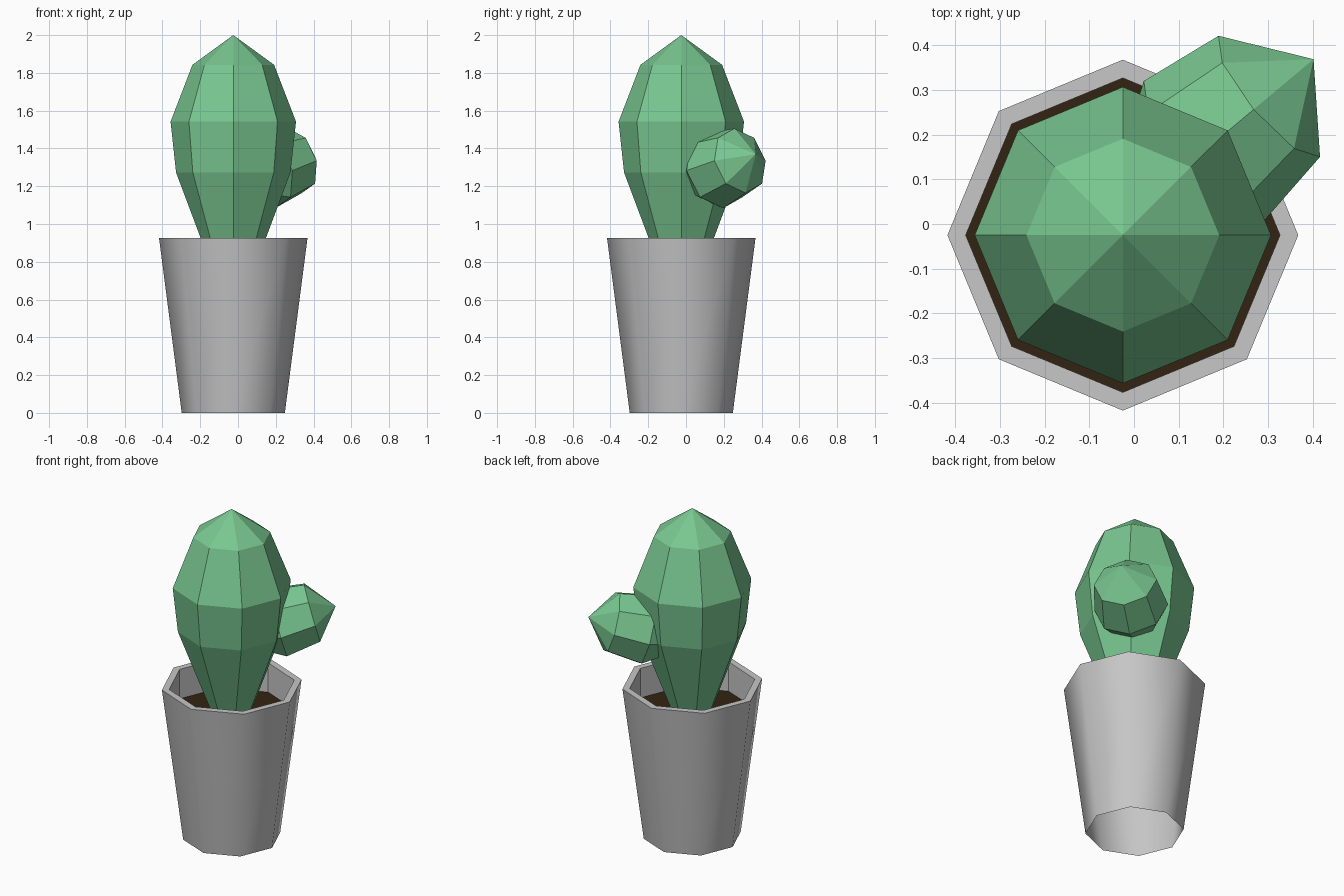
import bpy, math
from mathutils import Vector

if "Cube" in bpy.data.objects:
    bpy.data.objects.remove(bpy.data.objects["Cube"])

SIDES = 8
CENTRE = Vector((-0.025, -0.025, 0))


def material(name, rgb):
    m = bpy.data.materials.new(name)
    m.diffuse_color = (*rgb, 1)
    m.use_nodes = True
    m.node_tree.nodes["Principled BSDF"].inputs["Base Color"].default_value = m.diffuse_color
    return m


def lathe(name, profile, origin, axis, mat, smooth_bands=()):
    """Eight-sided revolve of (radius, distance) points about an axis; radius 0 closes to a point."""
    axis = axis.normalized()
    if abs(axis.z) > 0.99:
        u, v = Vector((1, 0, 0)), Vector((0, 1, 0))
    else:
        u = Vector((0, 0, 1)).cross(axis).normalized()
        v = axis.cross(u)
    verts, rings, faces, smooth = [], [], [], []
    for r, d in profile:
        n = SIDES if r > 0 else 1
        rings.append([len(verts) + (i % n) for i in range(SIDES)])
        for i in range(n):
            a = math.tau * i / SIDES
            if v.z:  # side ring lies across a tilted axis
                offset = u * math.cos(a) + v * math.sin(a)
            else:
                offset = Vector((math.cos(a), math.sin(a), 0))
            verts.append(origin + axis * d + offset * r)
    for k, (a, b) in enumerate(zip(rings, rings[1:])):
        for i in range(SIDES):
            j = (i + 1) % SIDES
            faces.append(list(dict.fromkeys((a[i], a[j], b[j], b[i]))))
            smooth.append(k in smooth_bands)
    mesh = bpy.data.meshes.new(name)
    mesh.from_pydata(verts, [], faces)
    mesh.polygons.foreach_set("use_smooth", smooth)
    mesh.materials.append(mat)
    mesh.update()
    ob = bpy.data.objects.new(name, mesh)
    bpy.context.collection.objects.link(ob)
    return ob


green = material("cactus green", (0.19, 0.57, 0.28))
grey = material("pot grey", (0.57, 0.57, 0.57))
brown = material("soil brown", (0.031, 0.017, 0.006))
UP = Vector((0, 0, 1))

# Pot: smooth tapered outside, flat rim, inner wall down to the soil
lathe("pot", [(0.273, 0), (0.393, 0.925), (0.352, 0.925), (0.352, 0.735)],
      CENTRE, UP, grey, smooth_bands=(0,))

# Soil disc
lathe("soil", [(0.352, 0.745), (0, 0.745)], CENTRE, UP, brown)

# Main cactus body
lathe("cactus_body", [(0.103, 0.74), (0.303, 1.273), (0.332, 1.542), (0.216, 1.843), (0, 2.0)],
      CENTRE, UP, green)

# Side arm, tilted slightly upwards towards the back right
azimuth, tilt = math.radians(40), math.radians(15)
arm_axis = Vector((math.cos(azimuth) * math.cos(tilt),
                   math.sin(azimuth) * math.cos(tilt), math.sin(tilt)))
lathe("cactus_arm", [(0.14, -0.31), (0.207, -0.2), (0.177, 0), (0, 0.134)],
      Vector((0.303, 0.286, 1.335)), arm_axis, green)
